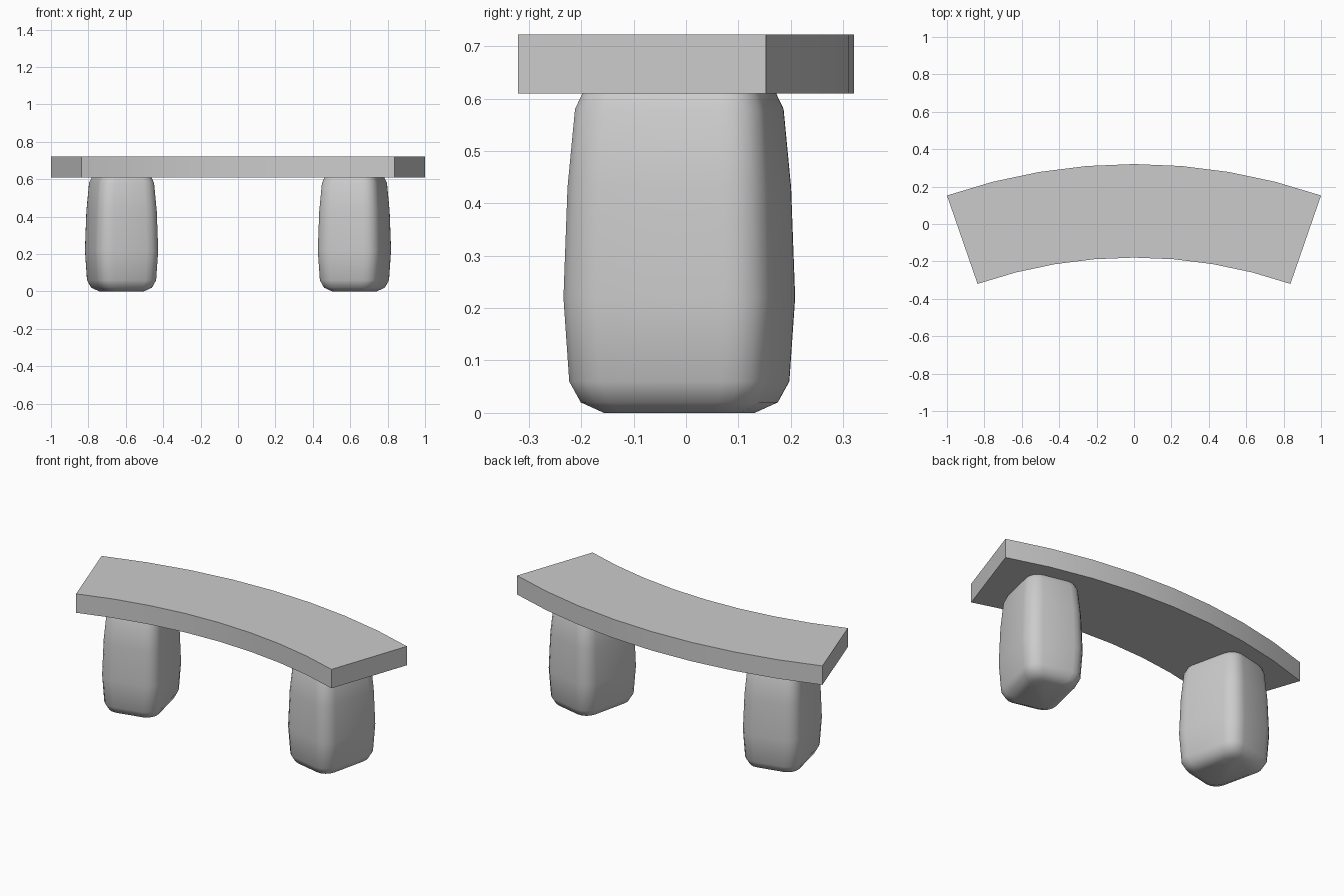
import bpy, bmesh, math
from mathutils import Matrix, Vector

if "Cube" in bpy.data.objects:
    bpy.data.objects.remove(bpy.data.objects["Cube"])

HALF = math.radians(19.1)           # half angle of the curved seat
R_OUT, R_IN = 3.056, 2.556
CY = 0.3205 - R_OUT                 # arc centre on the y axis


def loft(name, rings, matrix=None):
    """Skin a list of closed rings and cap both ends."""
    bm = bmesh.new()
    rows = [[bm.verts.new(p) for p in ring] for ring in rings]
    n = len(rows[0])
    for a, b in zip(rows, rows[1:]):
        for i in range(n):
            bm.faces.new((a[i], a[(i + 1) % n], b[(i + 1) % n], b[i]))
    bm.faces.new(rows[0][::-1])
    bm.faces.new(rows[-1])
    bmesh.ops.recalc_face_normals(bm, faces=bm.faces)
    mesh = bpy.data.meshes.new(name)
    bm.to_mesh(mesh)
    bm.free()
    obj = bpy.data.objects.new(name, mesh)
    bpy.context.collection.objects.link(obj)
    if matrix:
        obj.matrix_world = matrix
    bpy.ops.object.select_all(action='DESELECT')
    obj.select_set(True)
    bpy.context.view_layer.objects.active = obj
    return obj


def arc(r, z, segs=8):
    angles = [HALF * (2 * i / segs - 1) for i in range(segs + 1)]
    return [Vector((r * math.sin(a), CY + r * math.cos(a), z)) for a in angles]


# Curved seat slab
def slab_ring(z):
    return arc(R_OUT, z) + arc(R_IN, z)[::-1]


loft("seat", [slab_ring(0.61), slab_ring(0.722)])
bpy.ops.object.shade_smooth_by_angle(angle=math.radians(30))


# Rounded, gently barrelled legs
def leg_ring(z, inset, w=0.343, d=0.41, r=0.08, steps=4):
    pts = []
    sx, sy = (w / 2 - inset) / (w / 2), (d / 2 - inset) / (d / 2)
    for q, (cx, cy) in enumerate(((1, 1), (-1, 1), (-1, -1), (1, -1))):
        for k in range(steps + 1):
            a = math.pi / 2 * (q + k / steps)
            pts.append(Vector(((cx * (w / 2 - r) + r * math.cos(a)) * sx,
                               (cy * (d / 2 - r) + r * math.sin(a)) * sy, z)))
    return pts


PROFILE = [(0, .07), (.02, .03), (.06, .01), (.22, 0), (.43, .007),
           (.58, .02), (.61, .033), (.615, .036)]
LEG_ANGLE, LEG_R = math.radians(12.88), 2.793
for side, name in ((-1, "left_leg"), (1, "right_leg")):
    a = side * LEG_ANGLE
    place = (Matrix.Translation((LEG_R * math.sin(a), CY + LEG_R * math.cos(a), 0))
             @ Matrix.Rotation(-a, 4, 'Z'))
    loft(name, [leg_ring(z, i) for z, i in PROFILE], place)
    bpy.ops.object.shade_smooth_by_angle(angle=math.radians(45))
